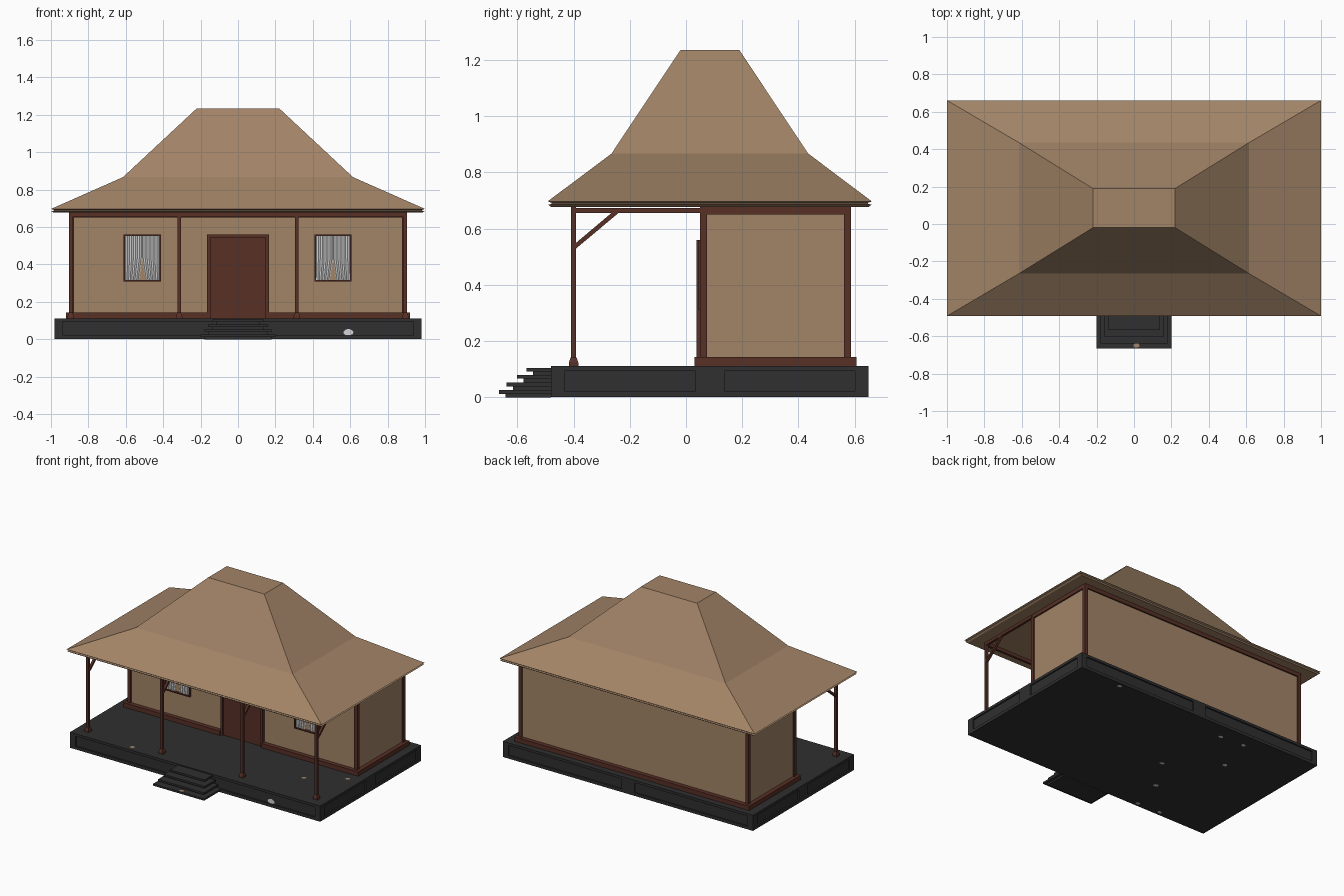
import bpy, bmesh, math, random
from mathutils import Vector

if "Cube" in bpy.data.objects:
    bpy.data.objects.remove(bpy.data.objects["Cube"])

random.seed(4)


def mat(name, rgb):
    m = bpy.data.materials.new(name)
    m.diffuse_color = (*rgb, 1)
    m.use_nodes = True
    m.node_tree.nodes["Principled BSDF"].inputs["Base Color"].default_value = m.diffuse_color
    return m


TAN = mat("tan", (0.36, 0.23, 0.135))
BROWN = mat("dark_red_brown", (0.098, 0.029, 0.019))
BLACK = mat("charcoal_stone", (0.029, 0.029, 0.029))
WHITE = mat("curtain_white", (0.66, 0.66, 0.66))


def finish(name, bm, m):
    me = bpy.data.meshes.new(name)
    bm.to_mesh(me)
    bm.free()
    ob = bpy.data.objects.new(name, me)
    bpy.context.collection.objects.link(ob)
    me.materials.append(m)
    return ob


def loft(bm, rings):
    """Closed solid through rectangles (x0, x1, y0, y1, z), bottom to top."""
    vs = [[bm.verts.new(p) for p in ((a, c, z), (b, c, z), (b, d, z), (a, d, z))]
          for a, b, c, d, z in rings]
    bm.faces.new(vs[0][::-1])
    bm.faces.new(vs[-1])
    for lo, hi in zip(vs, vs[1:]):
        for i in range(4):
            j = (i + 1) % 4
            bm.faces.new((lo[i], lo[j], hi[j], hi[i]))


def boxes(name, m, *items):
    """One object made of boxes (x0, x1, y0, y1, z0, z1)."""
    bm = bmesh.new()
    for a, b, c, d, e, f in items:
        loft(bm, [(a, b, c, d, e), (a, b, c, d, f)])
    return finish(name, bm, m)


# Stone platform: recessed core with rails and pillars that frame the panels
X, Y0, Y1, H = 0.98, -0.48, 0.65, 0.112
R = 0.01
parts = [(-X + R, X - R, Y0 + R, Y1 - R, 0.002, H - 0.002),
         (-X, X, Y0, Y1, 0.001, 0.022), (-X, X, Y0, Y1, 0.094, H)]
for s in (-1, 1):
    for y in (Y0, Y1 - 0.048):
        x0, x1 = sorted((s * X, s * (X - 0.042)))
        parts.append((x0, x1, y, y + 0.048, 0.02, 0.095))
    x0, x1 = sorted((s * X, s * (X - 0.03)))
    parts.append((x0, x1, 0.033, 0.137, 0.02, 0.095))
for y in (Y0, Y1 - 0.03):
    parts.append((-0.05, 0.05, y, y + 0.03, 0.02, 0.095))
boxes("platform", BLACK, *parts)

# Entrance steps: overhanging treads above set-back risers
steps = []
for hw, y, z in ((0.2, -0.665, 0.012), (0.18, -0.638, 0.039),
                 (0.16, -0.602, 0.066), (0.135, -0.568, 0.092)):
    steps.append((-hw, hw, y, Y0, z, z + 0.013))
    steps.append((-hw + 0.02, hw - 0.02, y + 0.023, Y0, max(0, z - 0.015), z))
boxes("steps", BLACK, *steps)

# House walls and timber framing
boxes("walls", TAN, (-0.89, 0.89, 0.06, 0.577, H, 0.68))
boxes("wall_plinth", BROWN,
      (-0.92, -0.165, 0.03, 0.1, H, 0.143), (0.165, 0.92, 0.03, 0.1, H, 0.143),
      (-0.92, 0.92, 0.55, 0.607, H, 0.143),
      (-0.92, -0.86, 0.1, 0.55, H, 0.143), (0.86, 0.92, 0.1, 0.55, H, 0.143))
frame = [(-0.9, 0.9, 0.05, 0.075, 0.65, 0.68), (-0.9, 0.9, 0.562, 0.587, 0.65, 0.68)]
for s in (-1, 1):
    x0, x1 = sorted((s * 0.9, s * 0.876))
    frame.append((x0, x1, 0.05, 0.587, 0.65, 0.68))
    for y in (0.05, 0.563):
        frame.append((x0, x1, y, y + 0.024, H, 0.68))
boxes("wall_frame", BROWN, *frame)

# Door with a raised frame
boxes("door", BROWN, (-0.15, 0.15, 0.048, 0.062, H, 0.548))
boxes("door_frame", BROWN, (-0.165, -0.148, 0.038, 0.062, H, 0.56),
      (0.148, 0.165, 0.038, 0.062, H, 0.56), (-0.165, 0.165, 0.038, 0.062, 0.545, 0.56))

# Windows: frame and a pair of pleated curtains, parted at the bottom
for cx, side in ((-0.512, "left"), (0.508, "right")):
    a, b, c, d, t = cx - 0.1, cx + 0.1, 0.31, 0.56, 0.008
    boxes(side + "_window_frame", BROWN,
          (a, a + t, 0.044, 0.061, c, d), (b - t, b, 0.044, 0.061, c, d),
          (a, b, 0.044, 0.061, c, c + t), (a, b, 0.044, 0.061, d - t, d))
    bm = bmesh.new()
    cols, rows = 18, 6
    for s in (-1, 1):
        g = []
        for r in range(rows + 1):
            z = c + 0.004 + (d - c - 0.008) * r / rows
            gap = 0.018 * max(0, 1 - r / (rows * 0.5))
            g.append([bm.verts.new((cx + s * (gap + (0.094 - gap) * i / cols),
                                    0.054 + 0.003 * math.sin(i * math.pi / 2), z))
                      for i in range(cols + 1)])
        for r in range(rows):
            for i in range(cols):
                q = [g[r][i], g[r][i + 1], g[r + 1][i + 1], g[r + 1][i]]
                bm.faces.new(q if s > 0 else q[::-1])
    finish(side + "_curtains", bm, WHITE)

# Veranda posts with flared feet, diagonal braces and cross beams
W = 0.009
PY = -0.4
for n, x in enumerate((-0.895, -0.315, 0.315, 0.895), 1):
    bm = bmesh.new()
    loft(bm, [(x - w, x + w, PY - w, PY + w, z) for w, z in
              ((0.017, H), (0.017, 0.122), (0.011, 0.14), (W, 0.142), (W, 0.68))])
    finish(f"veranda_post_{n}", bm, BROWN)
    boxes(f"veranda_beam_{n}", BROWN, (x - W, x + W, PY, 0.06, 0.655, 0.674))
    bm = bmesh.new()
    prof = ((PY, 0.522), (PY, 0.542), (-0.26, 0.66), (-0.235, 0.66))
    lo, hi = [[bm.verts.new((x + s * 0.008, y, z)) for y, z in prof] for s in (-1, 1)]
    bm.faces.new(lo)
    bm.faces.new(hi[::-1])
    for i in range(4):
        j = (i + 1) % 4
        bm.faces.new((lo[j], lo[i], hi[i], hi[j]))
    bmesh.ops.recalc_face_normals(bm, faces=bm.faces)
    finish(f"veranda_brace_{n}", bm, BROWN)
boxes("veranda_front_beam", BROWN, (-0.904, 0.904, PY - W, PY + W, 0.655, 0.68))

# Two-pitch hipped roof with a double eave edge
bm = bmesh.new()
loft(bm, [(-x, x, y0, y1, z) for x, y0, y1, z in (
    (0.985, -0.48, 0.65, 0.677), (0.997, -0.49, 0.66, 0.685), (0.985, -0.478, 0.648, 0.688),
    (0.985, -0.478, 0.648, 0.692), (1.0, -0.492, 0.661, 0.697),
    (0.615, -0.265, 0.435, 0.867), (0.22, -0.02, 0.19, 1.235))])
finish("roof", bm, TAN)


# Small ragged pale patches on the stone
def patch(name, m, centre, u, v, ru, rv):
    bm = bmesh.new()
    u, v = Vector(u), Vector(v)
    vs = []
    for i in range(9):
        a, k = i * math.tau / 9, random.uniform(0.75, 1.1)
        vs.append(bm.verts.new(Vector(centre) + u * ru * k * math.cos(a)
                               + v * rv * k * math.sin(a)))
    bm.faces.new(vs)
    finish(name, bm, m)


patch("front_patch", WHITE, (0.59, Y0 + R - 0.002, 0.04), (1, 0, 0), (0, 0, 1), 0.032, 0.018)
patch("step_patch", TAN, (0.012, -0.648, 0.0265), (1, 0, 0), (0, 1, 0), 0.02, 0.013)
for i, (x, y) in enumerate(((0.89, -0.04), (0.65, -0.19), (-0.52, -0.44)), 1):
    patch(f"floor_patch_{i}", TAN, (x, y, H + 0.0015), (1, 0, 0), (0, 1, 0), 0.017, 0.015)
for i, (x, y) in enumerate(((0.64, 0.62), (-0.27, 0.54), (-0.2, 0.04), (-0.52, 0.28),
                            (-0.35, -0.2), (-0.45, 0.55), (-0.41, -0.45), (-0.59, -0.45)), 1):
    patch(f"underside_patch_{i}", WHITE, (x, y, 0), (1, 0, 0), (0, -1, 0), 0.018, 0.015)
